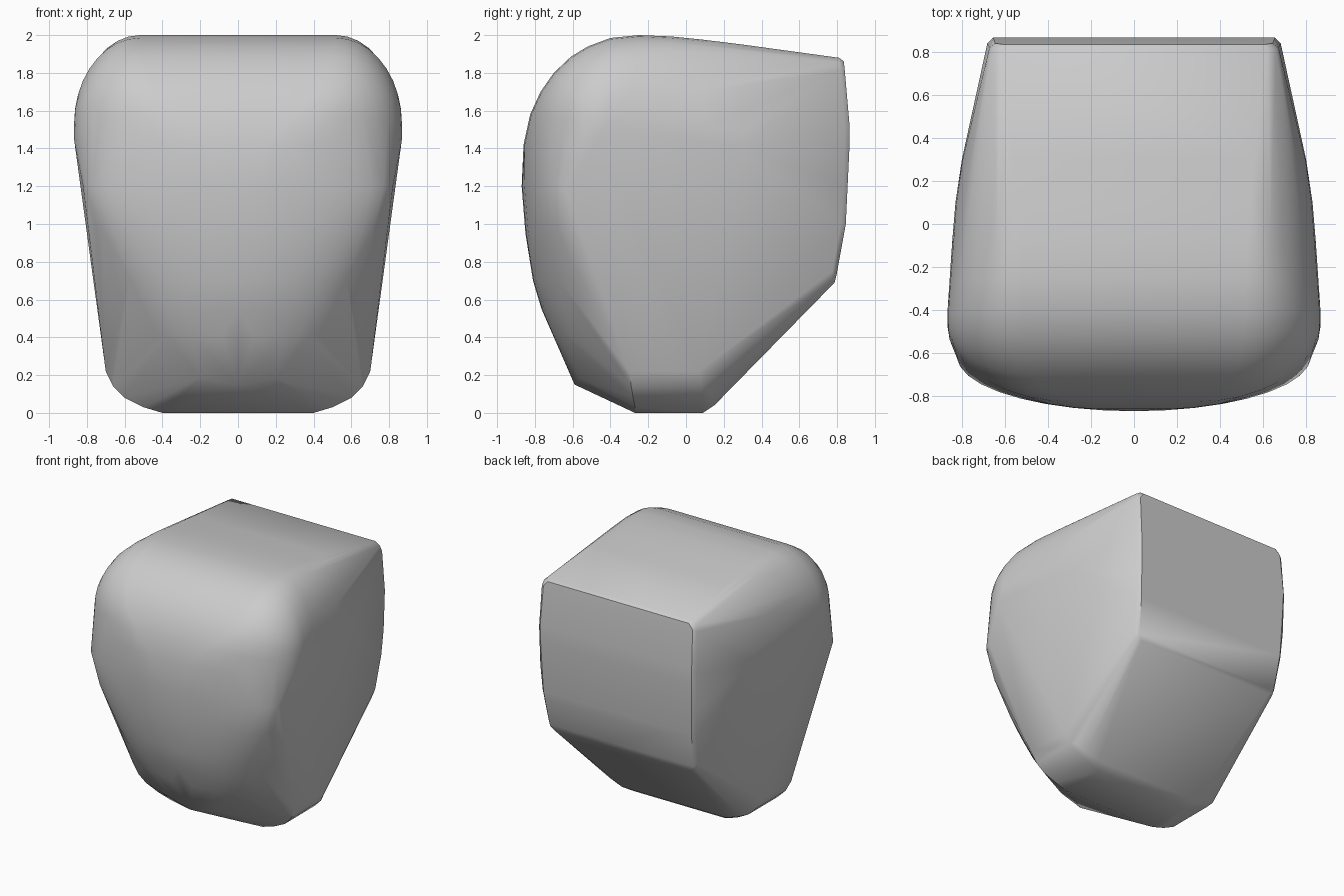
import bpy, bmesh, math

# Remove the default cube
cube = bpy.data.objects.get("Cube")
if cube:
    bpy.data.objects.remove(cube, do_unlink=True)

# Plain grey material
grey = bpy.data.materials.new("plain_grey")
grey.use_nodes = True
grey.diffuse_color = (0.6, 0.6, 0.6, 1)
bsdf = next(n for n in grey.node_tree.nodes if n.type == 'BSDF_PRINCIPLED')
bsdf.inputs["Base Color"].default_value = (0.6, 0.6, 0.6, 1)


def rib(centre, flat, edge, steps=9):
    """Half rib: flat out from the centre line, then a quarter ellipse to the side."""
    (yc, zc), (w, ye, ze) = centre, edge
    for i in range(steps + 1):
        t = math.pi / 2 * i / steps
        c = math.cos(t)
        yield (flat + (w - flat) * math.sin(t), ye + (yc - ye) * c, ze + (zc - ze) * c)


# Rounded front and crown: centre point (y, z), flat half width, side point (x, y, z)
ribs = [
    ((-.70, .40), 0, (.49, -.52, .42)),
    ((-.765, .55), 0, (.58, -.52, .56)),
    ((-.81, .70), 0, (.66, -.54, .72)),
    ((-.85, .95), 0, (.76, -.60, .98)),
    ((-.87, 1.2), 0, (.82, -.62, 1.2)),
    ((-.86, 1.42), .15, (.868, -.47, 1.45)),
    ((-.825, 1.58), .3, (.868, -.45, 1.52)),
    ((-.77, 1.7), .42, (.868, -.44, 1.53)),
    ((-.70, 1.8), .47, (.868, -.44, 1.53)),
    ((-.61, 1.885), .5, (.868, -.44, 1.53)),
    ((-.52, 1.94), .51, (.868, -.44, 1.53)),
    ((-.40, 1.985), .52, (.868, -.42, 1.53)),
    ((-.25, 2.0), .52, (.86, -.30, 1.5)),
    ((-.08, 1.993), .53, (.845, -.08, 1.46)),
    ((.08, 1.977), .54, (.83, .10, 1.43)),
    ((.30, 1.95), .56, (.80, .30, 1.4)),
]
points = [p for r in ribs for p in rib(*r)]

# Front tip under the bulge
points += [(0, -.59, .15), (.2, -.565, .185), (.37, -.53, .285)]

# Rounded foot: the same arc at the front and back of the flat base
for x, z, front, back in [(.4, 0, -.27, .09), (.5, .03, -.27, .09), (.6, .08, -.28, .09),
                          (.66, .14, -.29, .08), (.70, .22, -.30, .07)]:
    points += [(x, front, z), (x, back, z)]
points += [(.45, .15, .04), (.56, .14, .075), (.63, .115, .13)]

# Back panel: outer rim with a narrow chamfer to the bowed inner face
points += [(.62, .81, 1.88), (.66, .81, 1.855), (.672, .82, 1.81),
           (.682, .84, 1.5), (.675, .835, 1.2), (.665, .82, 1.0),
           (.645, .775, .75), (.63, .77, .70)]
points += [(.61, .835, 1.862), (.645, .84, 1.82), (.655, .866, 1.52),
           (.652, .865, 1.4), (.64, .846, 1.0), (.62, .797, .73), (.59, .787, .69)]

# Shrink a convex skin around the mirrored points
bm = bmesh.new()
for x, y, z in points:
    for side in (-1, 1):
        bm.verts.new((side * x, y, z))
bmesh.ops.remove_doubles(bm, verts=bm.verts, dist=.004)
bmesh.ops.convex_hull(bm, input=bm.verts)
bmesh.ops.delete(bm, geom=[v for v in bm.verts if not v.link_faces], context='VERTS')
bmesh.ops.dissolve_limit(bm, angle_limit=math.radians(1), verts=bm.verts, edges=bm.edges)
bmesh.ops.recalc_face_normals(bm, faces=bm.faces)

mesh = bpy.data.meshes.new("rounded_block")
bm.to_mesh(mesh)
bm.free()
mesh.materials.append(grey)
block = bpy.data.objects.new("rounded_block", mesh)
bpy.context.collection.objects.link(block)

# Smooth shading with sharp creases kept
mesh.polygons.foreach_set("use_smooth", [True] * len(mesh.polygons))
mesh.set_sharp_from_angle(angle=math.radians(35))
